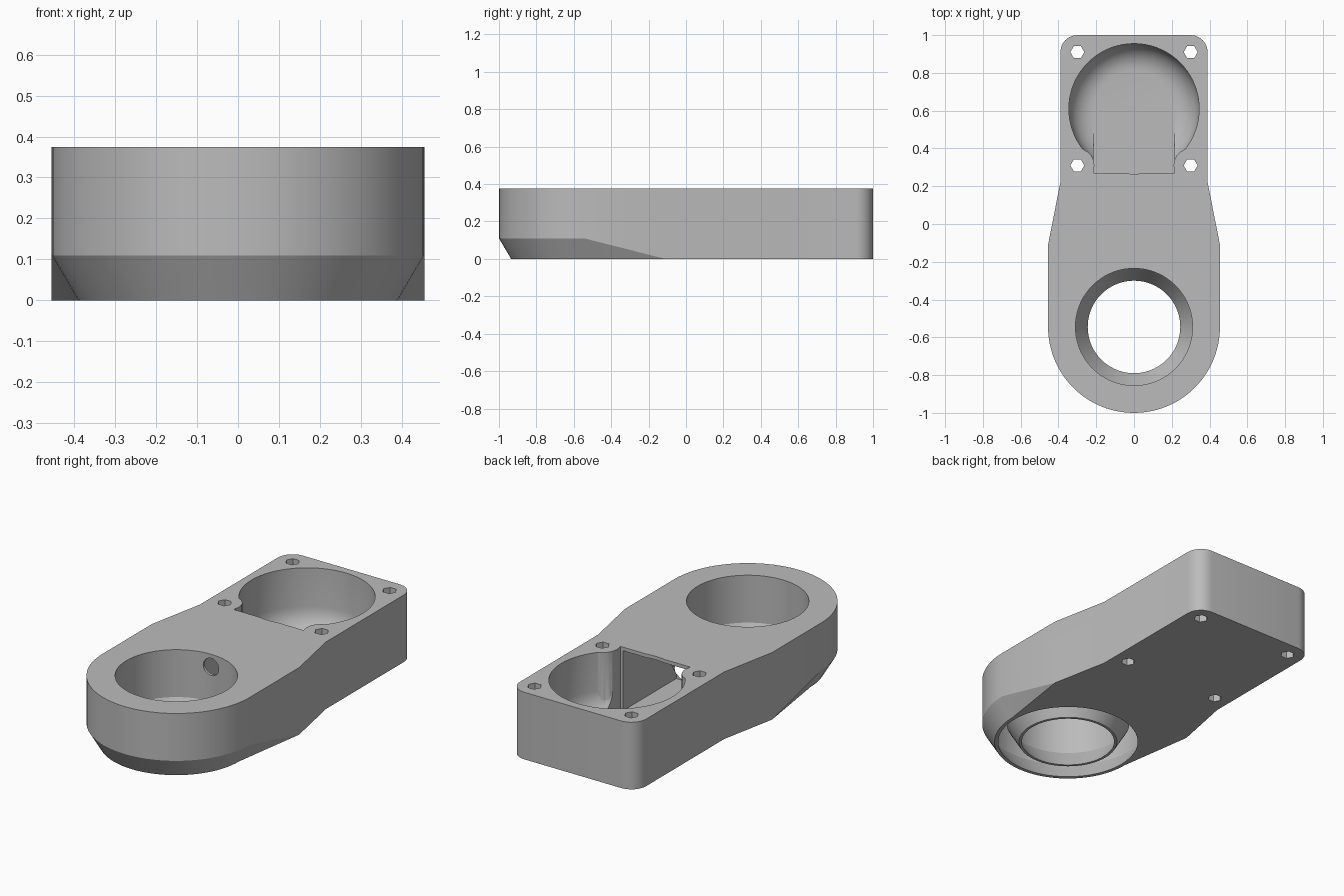
import bpy, bmesh, math
from mathutils import Matrix

cube = bpy.data.objects.get("Cube")
if cube:
    bpy.data.objects.remove(cube, do_unlink=True)

H = 0.375          # overall height
RING_Y = -0.545    # centre of the ring end
POCKET_Y = 0.61    # centre of the round pocket
WALL = 0.02

grey = bpy.data.materials.new("plain grey")
grey.use_nodes = True
grey.diffuse_color = (0.5, 0.5, 0.5, 1)
grey.node_tree.nodes["Principled BSDF"].inputs["Base Color"].default_value = (0.5, 0.5, 0.5, 1)


def make(name, bm):
    bmesh.ops.remove_doubles(bm, verts=bm.verts, dist=1e-5)
    bmesh.ops.recalc_face_normals(bm, faces=bm.faces)
    mesh = bpy.data.meshes.new(name)
    bm.to_mesh(mesh)
    bm.free()
    mesh.materials.append(grey)
    obj = bpy.data.objects.new(name, mesh)
    bpy.context.collection.objects.link(obj)
    return obj


def box(name, x, y0, y1, z0, z1):
    bm = bmesh.new()
    bmesh.ops.create_cube(bm, size=1, matrix=Matrix.Translation((0, (y0 + y1) / 2, (z0 + z1) / 2))
                          @ Matrix.Diagonal((2 * x, y1 - y0, z1 - z0, 1)))
    return make(name, bm)


def cylinder(name, r, depth, matrix, sides):
    bm = bmesh.new()
    bmesh.ops.create_cone(bm, cap_ends=True, segments=sides, radius1=r, radius2=r,
                          depth=depth, matrix=matrix)
    return make(name, bm)


def revolve(name, profile, y, sides=72):
    """Turn a closed (radius, height) profile about a vertical axis."""
    bm = bmesh.new()
    rings = []
    for i in range(sides):
        a = math.tau * i / sides
        rings.append([bm.verts.new((r * math.cos(a), y + r * math.sin(a), z)) for r, z in profile])
    n = len(profile)
    for i in range(sides):
        p, q = rings[i], rings[(i + 1) % sides]
        for j in range(n):
            k = (j + 1) % n
            if profile[j][0] == 0 and profile[k][0] == 0:
                continue
            if profile[j][0] == 0:
                bm.faces.new((p[j], p[k], q[k]))
            elif profile[k][0] == 0:
                bm.faces.new((p[j], p[k], q[j]))
            else:
                bm.faces.new((p[j], p[k], q[k], q[j]))
    return make(name, bm)


def boolean(target, tool, operation='DIFFERENCE'):
    mod = target.modifiers.new("cut", 'BOOLEAN')
    mod.operation, mod.solver, mod.object = operation, 'EXACT', tool
    bpy.context.view_layer.objects.active = target
    bpy.ops.object.modifier_apply(modifier=mod.name)
    bpy.data.objects.remove(tool, do_unlink=True)


# Outline of the right half: (top x, y, bottom x, bottom y, chamfer height)
half = []
for i in range(7):
    a = math.pi / 2 * (1 - i / 6)
    x, y = 0.3 + 0.09 * math.cos(a), 0.91 + 0.09 * math.sin(a)
    half.append((x, y, x, y, 0))
half += [(0.39, 0.22, 0.39, 0.22, 0), (0.455, -0.11, 0.455, -0.11, 0)]
for i in range(25):
    c, s = math.cos(math.pi / 2 * i / 24), math.sin(math.pi / 2 * i / 24)
    half.append((0.455 * c, RING_Y - 0.455 * s, 0.39 * c, RING_Y - 0.39 * s, 0.11))
outline = half + [(-a, b, -c, d, e) for a, b, c, d, e in reversed(half[:-1])]

# Body: top, chamfer and bottom loops bridged together
bm = bmesh.new()
loops = [[bm.verts.new((p[0], p[1], H)) for p in outline],
         [bm.verts.new((p[0], p[1], p[4])) for p in outline],
         [bm.verts.new((p[2], p[3], 0)) for p in outline]]
count = len(outline)
for upper, lower in zip(loops, loops[1:]):
    for i in range(count):
        j = (i + 1) % count
        bm.faces.new((upper[i], upper[j], lower[j], lower[i]))
bm.faces.new(loops[0])
bm.faces.new(loops[2])
bmesh.ops.remove_doubles(bm, verts=bm.verts, dist=1e-5)
bmesh.ops.dissolve_degenerate(bm, edges=bm.edges, dist=1e-5)
body = make("body", bm)

# Ring bore with a funnel at the bottom
slope = 0.065 / 0.11
dip = 0.02
boolean(body, revolve("bore", [(0, -dip), (0.245 - dip * slope, -dip), (0.31, 0.11),
                               (0.31, 0.45), (0, 0.45)], RING_Y))

# Hollow around the ring, open underneath
boolean(body, revolve("hollow", [(0.26 - dip * slope, -dip), (0.37 - dip * slope, -dip), (0.435, 0.11),
                                 (0.435, H - WALL), (0.325, H - WALL), (0.325, 0.11)], RING_Y))

# Round pocket with a filleted floor, a straight slot and two screw bosses
fillet = 0.14
profile = [(0, 0.45), (0, WALL)]
for i in range(9):
    a = math.pi / 2 * i / 8
    profile.append((0.345 - fillet + fillet * math.sin(a), WALL + fillet - fillet * math.cos(a)))
profile.append((0.345, 0.45))
pocket = revolve("pocket", profile, POCKET_Y)
boolean(pocket, box("slot", 0.215, 0.27, 0.6, WALL, 0.45), 'UNION')
for side in (-1, 1):
    boss = Matrix.Translation((side * 0.3, 0.31, 0.2))
    boolean(pocket, cylinder("boss", 0.09, 1, boss, 32))
boolean(body, pocket)

# Passage from the pocket to the hollow, and the cable hole into the bore
boolean(body, box("passage", 0.2, -0.2, 0.32, WALL, H - WALL))
across = Matrix.Translation((0, -0.2, 0.305)) @ Matrix.Rotation(math.pi / 2, 4, 'X')
boolean(body, cylinder("cable_hole", 0.048, 0.24, across, 24))

# Screw holes
for x in (-0.3, 0.3):
    for y in (0.31, 0.91):
        spot = Matrix.Translation((x, y, 0.2)) @ Matrix.Rotation(math.pi / 6, 4, 'Z')
        boolean(body, cylinder("screw_hole", 0.037, 1, spot, 6))

bpy.ops.object.select_all(action='DESELECT')
body.select_set(True)
bpy.context.view_layer.objects.active = body
bpy.ops.object.shade_smooth_by_angle(angle=math.radians(25))
